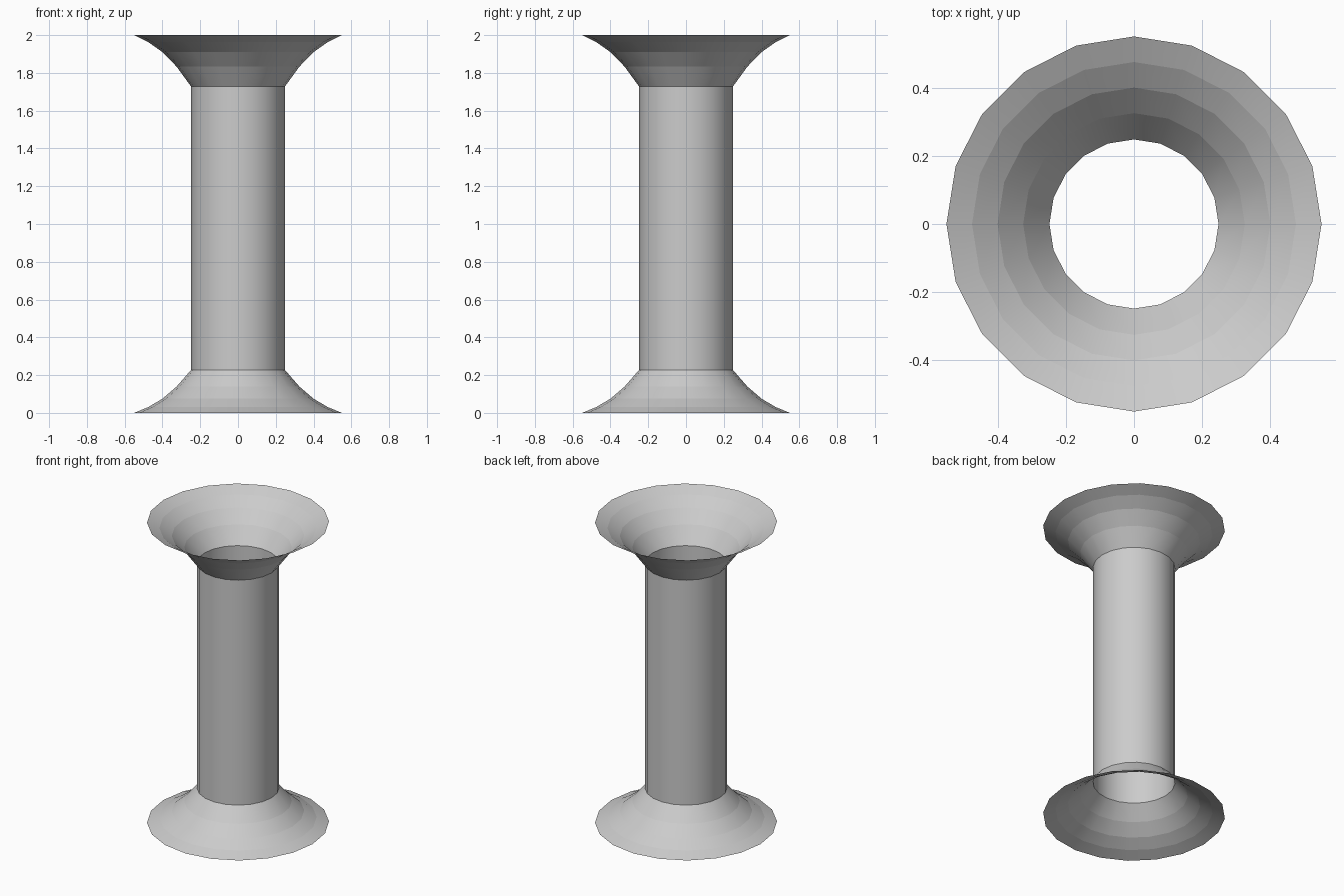
import bpy, bmesh, math

if "Cube" in bpy.data.objects:
    bpy.data.objects.remove(bpy.data.objects["Cube"])

SIDES = 20


def revolve(name, profile):
    """Open surface of revolution around z from (radius, height) points."""
    bm = bmesh.new()
    rings = []
    for r, z in profile:
        rings.append([bm.verts.new((r * math.cos(2 * math.pi * i / SIDES),
                                    r * math.sin(2 * math.pi * i / SIDES), z))
                      for i in range(SIDES)])
    for low, high in zip(rings, rings[1:]):
        for i in range(SIDES):
            j = (i + 1) % SIDES
            bm.faces.new((low[i], low[j], high[j], high[i])).smooth = True
    # Smooth around the axis, crisp between the bands
    for e in bm.edges:
        if abs(e.verts[0].co.z - e.verts[1].co.z) < 1e-5:
            e.smooth = False
    mesh = bpy.data.meshes.new(name)
    bm.to_mesh(mesh)
    bm.free()
    obj = bpy.data.objects.new(name, mesh)
    bpy.context.collection.objects.link(obj)
    return obj


radii = [0.55, 0.475, 0.40, 0.325, 0.248]
rise = [0.0, 0.037, 0.09, 0.167, 0.273]
base_height, top_height = 0.228, 0.273

# Flared foot
revolve("base_flare", [(r, h * base_height / rise[-1]) for r, h in zip(radii, rise)])
# Straight hollow shaft
revolve("shaft", [(0.248, base_height), (0.248, 2 - top_height)])
# Flared top
revolve("top_flare", [(r, 2 - h) for r, h in zip(radii, rise)][::-1])
